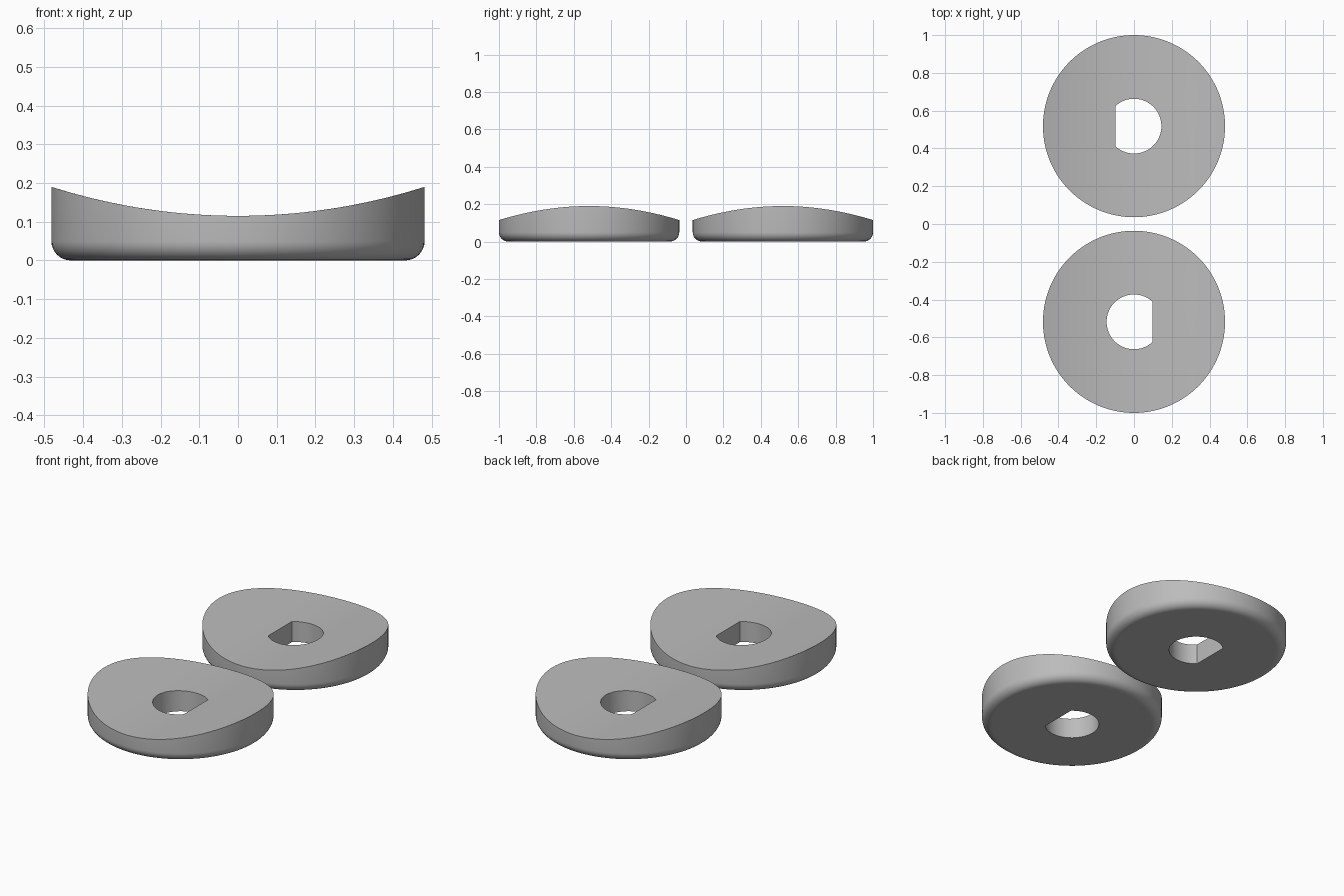
import bpy, bmesh, math

if "Cube" in bpy.data.objects:
    bpy.data.objects.remove(bpy.data.objects["Cube"], do_unlink=True)

SEGMENTS = 120
OUTER = 0.482           # disc radius
HOLE = 0.145            # hole radius
FLAT = HOLE * math.cos(math.radians(48))   # distance of the flat side of the hole
FILLET = 0.05           # rounded bottom rim
LOW, HIGH = 0.115, 0.19  # saddle height at the middle and at the sides
SADDLE = (OUTER ** 2 + (HIGH - LOW) ** 2) / (2 * (HIGH - LOW))
CENTRE = 0.518

grey = bpy.data.materials.new("plain grey")
grey.use_nodes = True
colour = (0.5, 0.5, 0.5, 1)
grey.diffuse_color = colour
grey.node_tree.nodes["Principled BSDF"].inputs["Base Color"].default_value = colour


def hole_radius(angle):
    c = math.cos(angle)
    return min(HOLE, FLAT / c) if c > 0 else HOLE


def saddle_z(x):
    return LOW + SADDLE - math.sqrt(SADDLE ** 2 - x * x)


def add_ring(bm, radius, z=None):
    """Ring of vertices; radius is a function of angle, no z means on the saddle."""
    ring = []
    for i in range(SEGMENTS):
        a = math.tau * i / SEGMENTS
        x, y = radius(a) * math.cos(a), radius(a) * math.sin(a)
        ring.append(bm.verts.new((x, y, saddle_z(x) if z is None else z)))
    return ring


def saddle_disc(name, y, turn):
    bm = bmesh.new()
    rings = [add_ring(bm, hole_radius, 0)]
    # curved top, from the hole to the rim
    steps = 12
    for k in range(steps + 1):
        t = k / steps
        rings.append(add_ring(bm, lambda a: hole_radius(a) * (1 - t) + OUTER * t))
    # outer wall and rounded bottom rim
    for k in range(9):
        a = math.pi / 2 * k / 8
        r = OUTER - FILLET * (1 - math.cos(a))
        rings.append(add_ring(bm, lambda _: r, FILLET * (1 - math.sin(a))))
    # narrow band that keeps the underside flat
    rings.append(add_ring(bm, lambda _: OUTER - FILLET - 0.006, 0))
    # join each ring to the next, closing back at the hole
    for p, q in zip(rings, rings[1:] + rings[:1]):
        for i in range(SEGMENTS):
            j = (i + 1) % SEGMENTS
            bm.faces.new((p[i], p[j], q[j], q[i]))
    bmesh.ops.recalc_face_normals(bm, faces=bm.faces)
    mesh = bpy.data.meshes.new(name)
    bm.to_mesh(mesh)
    bm.free()
    mesh.materials.append(grey)
    disc = bpy.data.objects.new(name, mesh)
    bpy.context.collection.objects.link(disc)
    disc.location.y = y
    disc.rotation_euler.z = turn
    bpy.ops.object.select_all(action="DESELECT")
    disc.select_set(True)
    bpy.context.view_layer.objects.active = disc
    bpy.ops.object.shade_smooth_by_angle(angle=math.radians(30))


saddle_disc("front_saddle_washer", -CENTRE, 0)
saddle_disc("back_saddle_washer", CENTRE, math.pi)
